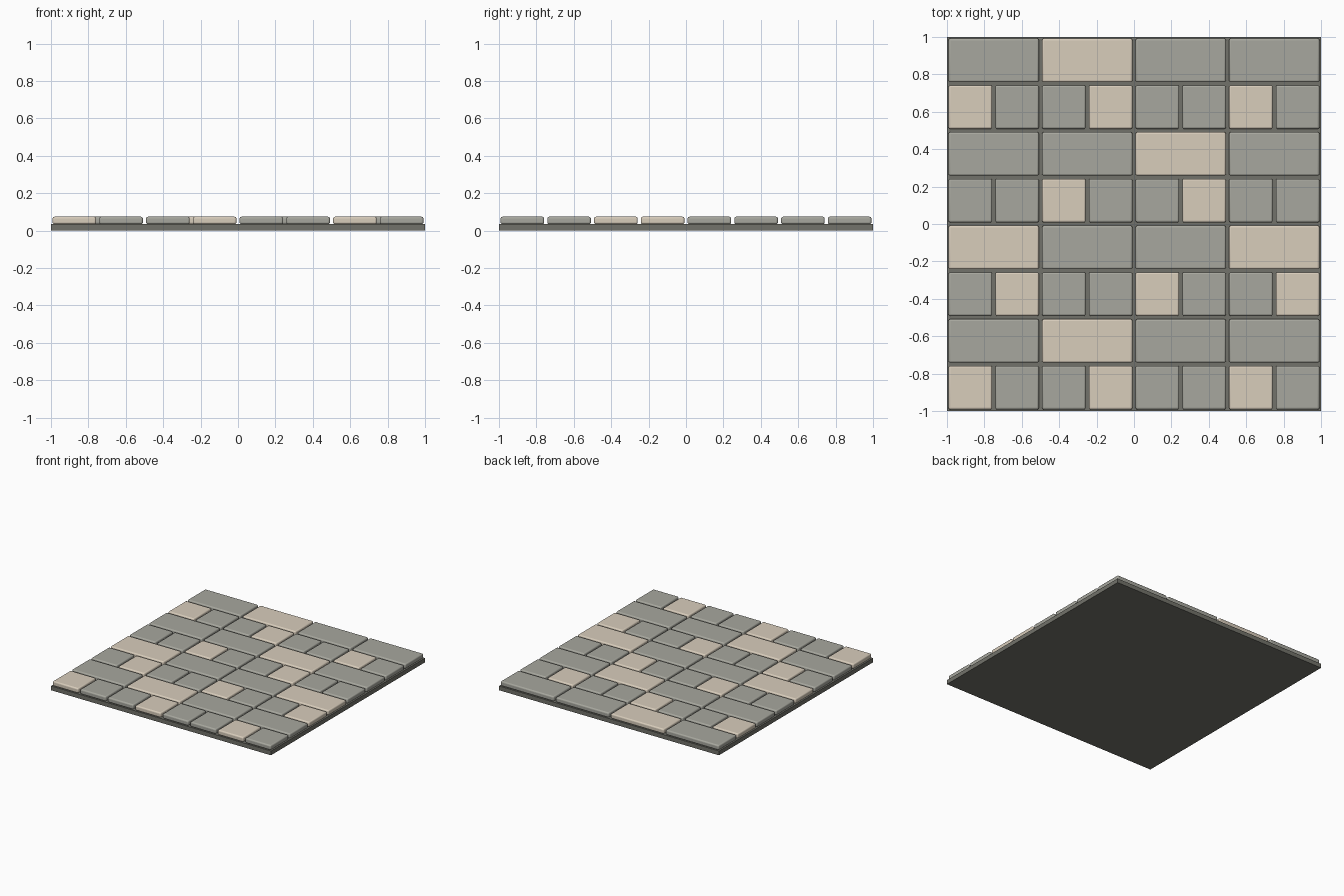
import bpy

if "Cube" in bpy.data.objects:
    bpy.data.objects.remove(bpy.data.objects["Cube"])


def material(name, rgb):
    m = bpy.data.materials.new(name)
    m.diffuse_color = (*rgb, 1)
    m.use_nodes = True
    m.node_tree.nodes["Principled BSDF"].inputs["Base Color"].default_value = m.diffuse_color
    return m


mortar = material("mortar", (0.17, 0.17, 0.145))
stone = {"g": material("grey_stone", (0.39, 0.39, 0.345)),
         "b": material("beige_stone", (0.69, 0.61, 0.50))}


def block(name, x, y, z0, z1, sx, sy, mat, bevel=0):
    bpy.ops.mesh.primitive_cube_add(size=1, location=(x, y, (z0 + z1) / 2))
    ob = bpy.context.object
    ob.name = name
    ob.scale = (sx, sy, z1 - z0)
    bpy.ops.object.transform_apply(location=False, rotation=False, scale=True)
    ob.data.materials.append(mat)
    if bevel:
        mod = ob.modifiers.new("rounded_edges", "BEVEL")
        mod.width = bevel
        mod.segments = 3
        bpy.ops.object.shade_smooth_by_angle()
    return ob


# Mortar bed
block("mortar_bed", 0, 0, 0, 0.035, 2, 2, mortar)

# Paving stones: rows from back to front, four long or eight square per row
rows = ["gbgg", "bggbggbg", "ggbg", "ggbggbgg",
        "bggb", "gbggbggb", "gbgg", "bggbggbg"]
GAP = 0.017
for r, row in enumerate(rows):
    pitch = 2 / len(row)
    y = 0.875 - 0.25 * r
    for c, tone in enumerate(row):
        x = -1 + pitch * (c + 0.5)
        block(f"paving_stone_{r + 1}_{c + 1}", x, y, 0.034, 0.074,
              pitch - GAP, 0.25 - GAP, stone[tone], 0.01)
